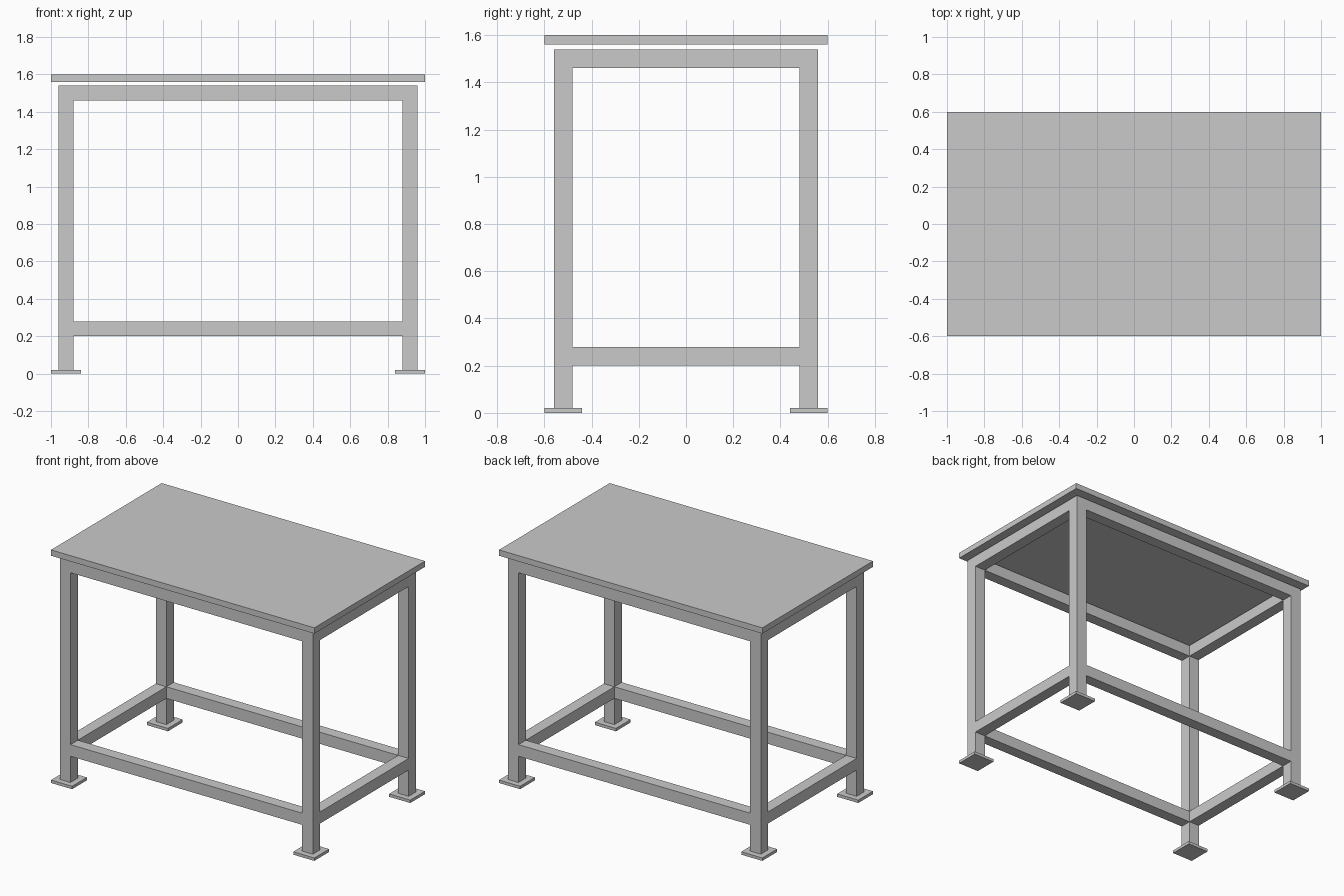
import bpy

cube = bpy.data.objects.get("Cube")
if cube:
    bpy.data.objects.remove(cube, do_unlink=True)

GREY = (0.59, 0.59, 0.59, 1.0)
metal = bpy.data.materials.new("light grey metal")
metal.use_nodes = True
metal.diffuse_color = GREY
metal.node_tree.nodes["Principled BSDF"].inputs["Base Color"].default_value = GREY


def box(name, center, size):
    """Add a flat-faced box with its size baked into the mesh."""
    bpy.ops.mesh.primitive_cube_add(size=1, location=center)
    obj = bpy.context.object
    obj.name = obj.data.name = name
    obj.scale = size
    bpy.ops.object.transform_apply(location=False, rotation=False, scale=True)
    obj.data.materials.append(metal)
    return obj


BAR = 0.08            # square tube width
LEG_X, LEG_Y = 0.92, 0.52
FRAME_TOP = 1.54
PLATE = 0.02          # foot plate thickness
RAILS = {"lower": 0.24, "upper": FRAME_TOP - BAR / 2}

# Tabletop, held just clear of the frame
box("tabletop", (0, 0, 1.58), (2.0, 1.2, 0.04))

# Legs and their square foot plates
for side, sx in (("left", 1), ("right", -1)):
    for end, sy in (("front", -1), ("back", 1)):
        x, y = sx * LEG_X, sy * LEG_Y
        box(f"{end}_{side}_leg", (x, y, (FRAME_TOP + PLATE) / 2),
            (BAR, BAR, FRAME_TOP - PLATE))
        box(f"{end}_{side}_foot", (x, y, PLATE / 2), (2 * BAR, 2 * BAR, PLATE))

# Rails fitted between the legs at both levels
for level, z in RAILS.items():
    for end, sy in (("front", -1), ("back", 1)):
        box(f"{level}_{end}_rail", (0, sy * LEG_Y, z), (2 * LEG_X - BAR, BAR, BAR))
    for side, sx in (("left", 1), ("right", -1)):
        box(f"{level}_{side}_rail", (sx * LEG_X, 0, z), (BAR, 2 * LEG_Y - BAR, BAR))
